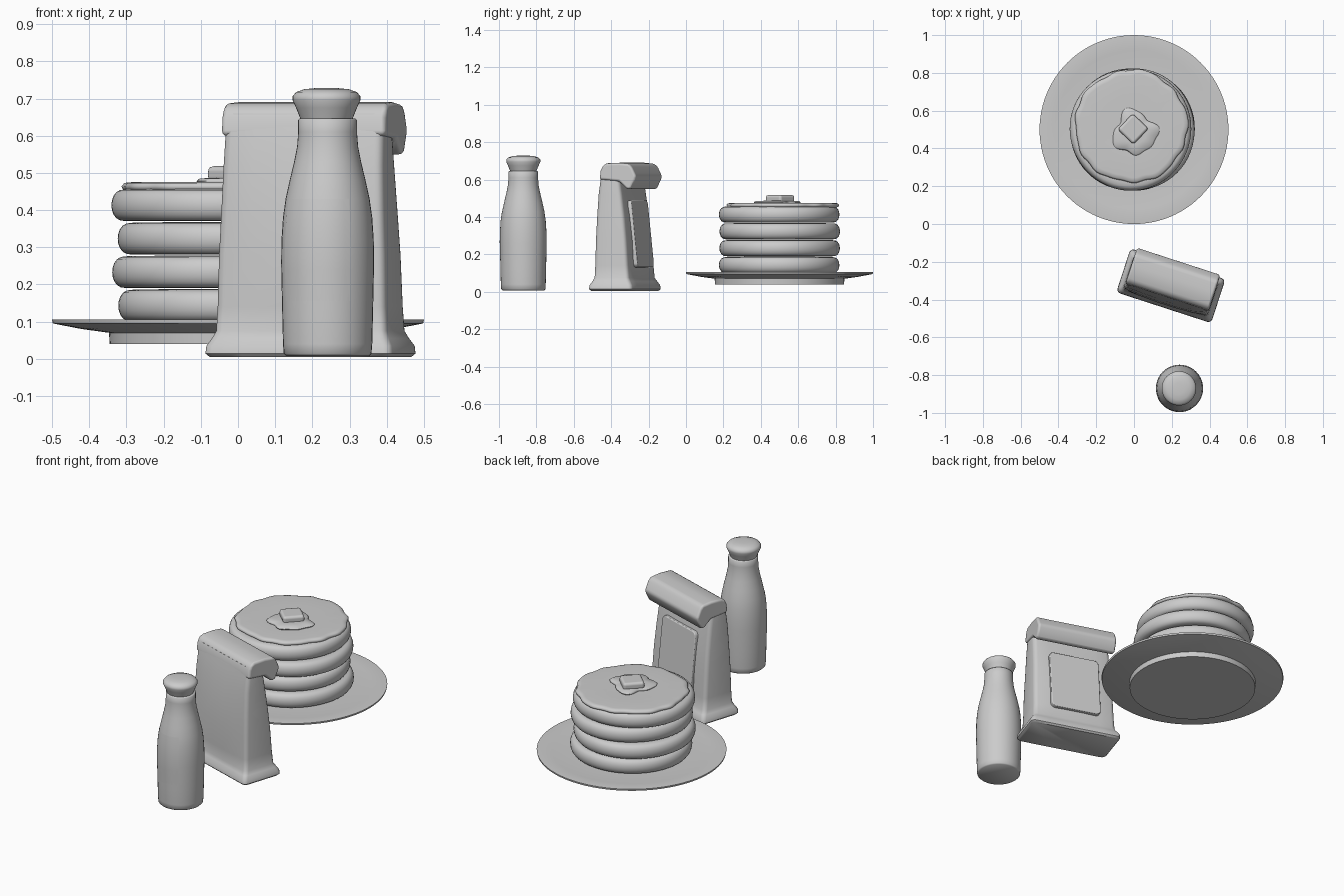
import bpy
import bmesh
from math import sin, cos, pi, radians
from mathutils import Matrix, Vector

cube = bpy.data.objects.get("Cube")
if cube:
    bpy.data.objects.remove(cube, do_unlink=True)

clay = bpy.data.materials.new("plain grey")
clay.use_nodes = True
grey = (0.6, 0.6, 0.6, 1)
clay.diffuse_color = grey
clay.node_tree.nodes["Principled BSDF"].inputs["Base Color"].default_value = grey


def finish(name, bm, matrix=Matrix(), bevel=0, angle=35):
    bmesh.ops.recalc_face_normals(bm, faces=bm.faces)
    mesh = bpy.data.meshes.new(name)
    bm.to_mesh(mesh)
    bm.free()
    mesh.materials.append(clay)
    ob = bpy.data.objects.new(name, mesh)
    ob.matrix_world = matrix
    bpy.context.collection.objects.link(ob)
    bpy.ops.object.select_all(action='DESELECT')
    ob.select_set(True)
    bpy.context.view_layer.objects.active = ob
    bpy.ops.object.shade_smooth_by_angle(angle=radians(angle))
    if bevel:
        mod = ob.modifiers.new("rounding", 'BEVEL')
        mod.width, mod.segments, mod.limit_method = bevel, 3, 'ANGLE'
        mod.harden_normals = True
    return ob


def loft(name, rings, matrix=Matrix(), angle=35):
    """Skin a list of closed point rings and cap both ends."""
    bm = bmesh.new()
    rows = [[bm.verts.new(p) for p in ring] for ring in rings]
    n = len(rows[0])
    for a, b in zip(rows, rows[1:]):
        for i in range(n):
            j = (i + 1) % n
            bm.faces.new((a[i], a[j], b[j], b[i]))
    bm.faces.new(rows[0])
    bm.faces.new(rows[-1])
    return finish(name, bm, matrix, angle=angle)


def lathe(name, profile, x, y, steps=64, wave=lambda a: 0, angle=35):
    """Turn (radius, height) points round a vertical axis; wave varies the rim."""
    turns = [2 * pi * i / steps for i in range(steps)]
    rings = [[((r * (1 + wave(a))) * cos(a), r * (1 + wave(a)) * sin(a), z)
              for a in turns] for r, z in profile]
    return loft(name, rings, Matrix.Translation((x, y, 0)), angle)


def prism(name, outline, depth, matrix, bevel):
    """Extrude a local xy outline along local z, centred."""
    bm = bmesh.new()
    base = bm.faces.new([bm.verts.new((p[0], p[1], -depth / 2)) for p in outline])
    ext = bmesh.ops.extrude_face_region(bm, geom=[base])
    moved = [v for v in ext["geom"] if isinstance(v, bmesh.types.BMVert)]
    bmesh.ops.translate(bm, verts=moved, vec=(0, 0, depth))
    return finish(name, bm, matrix, bevel)


def rounded_rect(w, front, back, z, r, bulge=0):
    """Rounded rectangle ring with slightly bulging long sides."""
    pts = []
    corners = ((w, back, 0), (-w, back, 1), (-w, front, 2), (w, front, 3))
    for cx, cy, q in corners:
        sx, sy = (1 if cx > 0 else -1), (1 if cy == back else -1)
        for k in range(4):
            a = (q + k / 3) * pi / 2
            pts.append((cx - sx * r + r * cos(a), cy - sy * r + r * sin(a), z))
        if q in (0, 2):
            for t in (0.6, 0.2, -0.2, -0.6):
                pts.append((sx * w * t, cy + sy * bulge * (1 - t * t), z))
    return pts


# Plate
lathe("plate", [(0.345, 0.04), (0.347, 0.07), (0.42, 0.08), (0.498, 0.095),
                (0.5, 0.105), (0.495, 0.106), (0.42, 0.099), (0.3, 0.096)], 0, 0.5, 96)

# Pancake stack, alternately shifted sideways
for i in range(4):
    z = 0.1 + 0.09 * i
    edge = [(0.28 + 0.042 * cos(t) ** 0.7, z + 0.043 * (1 + sin(t)))
            for t in [(-0.499 + k / 10 * 0.998) * pi for k in range(11)]]
    lathe("pancake_%d" % (i + 1), [(0.15, z)] + edge + [(0.15, z + 0.088)],
          -0.018 if i % 2 else 0.0, 0.5,
          wave=lambda a, s=i: 0.006 * sin(3 * a + 2 * s), angle=60)

# Syrup layer, melted butter and butter pat
lathe("syrup", [(0.28, 0.45), (0.294, 0.455), (0.298, 0.464), (0.29, 0.473),
                (0.27, 0.475), (0.15, 0.473)], -0.015, 0.518, 128,
      lambda a: 0.015 * sin(5 * a + 1) + 0.012 * sin(11 * a) + 0.008 * sin(17 * a + 2),
      angle=70)
lathe("melted_butter", [(0.11, 0.47), (0.114, 0.478), (0.106, 0.485), (0.06, 0.487)],
      0.005, 0.482, 72,
      lambda a: 0.1 * sin(4 * a + 0.6) + 0.09 * sin(3 * a + 2.4) + 0.05 * sin(7 * a),
      angle=70)
h = 0.058
prism("butter_pat", [(-h, -h), (h, -h), (h, h), (-h, h)], 0.042,
      Matrix.Translation((-0.005, 0.503, 0.497)) @ Matrix.Rotation(radians(46), 4, 'Z'),
      0.015)

# Bottle with stopper
BX, BY = 0.241, -0.87
body = [(0.112, 0.008), (0.118, 0.014), (0.12, 0.04), (0.122, 0.12), (0.125, 0.26),
        (0.124, 0.32), (0.12, 0.38), (0.113, 0.43), (0.102, 0.48), (0.09, 0.53),
        (0.082, 0.57), (0.079, 0.61), (0.079, 0.642), (0.075, 0.646)]
lathe("bottle", body, BX, BY, 40, angle=50)
lathe("bottle_stopper", [(0.068, 0.64), (0.072, 0.65), (0.082, 0.675), (0.091, 0.695),
                         (0.091, 0.706), (0.082, 0.717), (0.06, 0.725), (0.03, 0.728)],
      BX - 0.003, BY, 40, angle=60)

# Thin curved label on the bottle front
bm = bmesh.new()
rows = []
for r, z in [(0.1228, 0.155), (0.1255, 0.24), (0.126, 0.27), (0.1248, 0.32),
             (0.121, 0.38), (0.1138, 0.43)]:
    rows.append([bm.verts.new((r * sin(a), -r * cos(a), z))
                 for a in [radians(-66 + 8 * k) for k in range(13)]])
for a, b in zip(rows, rows[1:]):
    for i in range(12):
        bm.faces.new((a[i], a[i + 1], b[i + 1], b[i]))
finish("bottle_label", bm, Matrix.Translation((BX, BY, 0)), angle=60)

# Paper bag, turned on its base
bag = Matrix.Translation((0.195, -0.327, 0)) @ Matrix.Rotation(radians(-18), 4, 'Z')
sections = [  # half width, front, back, height, bulge
    (0.255, -0.113, 0.113, 0.005, 0), (0.264, -0.122, 0.122, 0.014, 0),
    (0.262, -0.12, 0.12, 0.035, 0), (0.25, -0.108, 0.108, 0.055, 0),
    (0.241, -0.098, 0.096, 0.075, 0.004), (0.238, -0.095, 0.09, 0.14, 0.01),
    (0.235, -0.092, 0.08, 0.28, 0.014), (0.23, -0.087, 0.068, 0.4, 0.012),
    (0.226, -0.08, 0.052, 0.52, 0.006), (0.224, -0.07, 0.04, 0.6, 0.002),
    (0.22, -0.06, 0.03, 0.66, 0)]
loft("bag_body", [rounded_rect(w, f, b, z, 0.022, g) for w, f, b, z, g in sections], bag, 40)

# Rolled top folding over the back
fold = [(-0.07, 0.6), (-0.064, 0.65), (-0.052, 0.675), (-0.03, 0.687), (0.04, 0.69),
        (0.098, 0.684), (0.115, 0.665), (0.138, 0.617), (0.132, 0.6), (0.11, 0.555),
        (0.097, 0.546), (0.08, 0.553), (0.04, 0.59)]
axes = Matrix(((0, 0, 1, 0), (1, 0, 0, 0), (0, 1, 0, 0), (0, 0, 0, 1)))
prism("bag_folded_top", fold, 0.464, bag @ axes, 0.014)

# Raised panel on the bag's back, leaning with it
panel = []
for sx, sy, q in ((1, 1, 0), (-1, 1, 1), (-1, -1, 2), (1, -1, 3)):
    for k in range(4):
        a = (q + k / 3) * pi / 2
        panel.append((sx * 0.12 + 0.025 * cos(a), sy * 0.155 + 0.025 * sin(a)))
lean = Matrix.Translation((0, 0.086, 0.31)) @ Matrix.Rotation(radians(96), 4, 'X')
prism("bag_panel", panel, 0.03, bag @ lean, 0.006)
